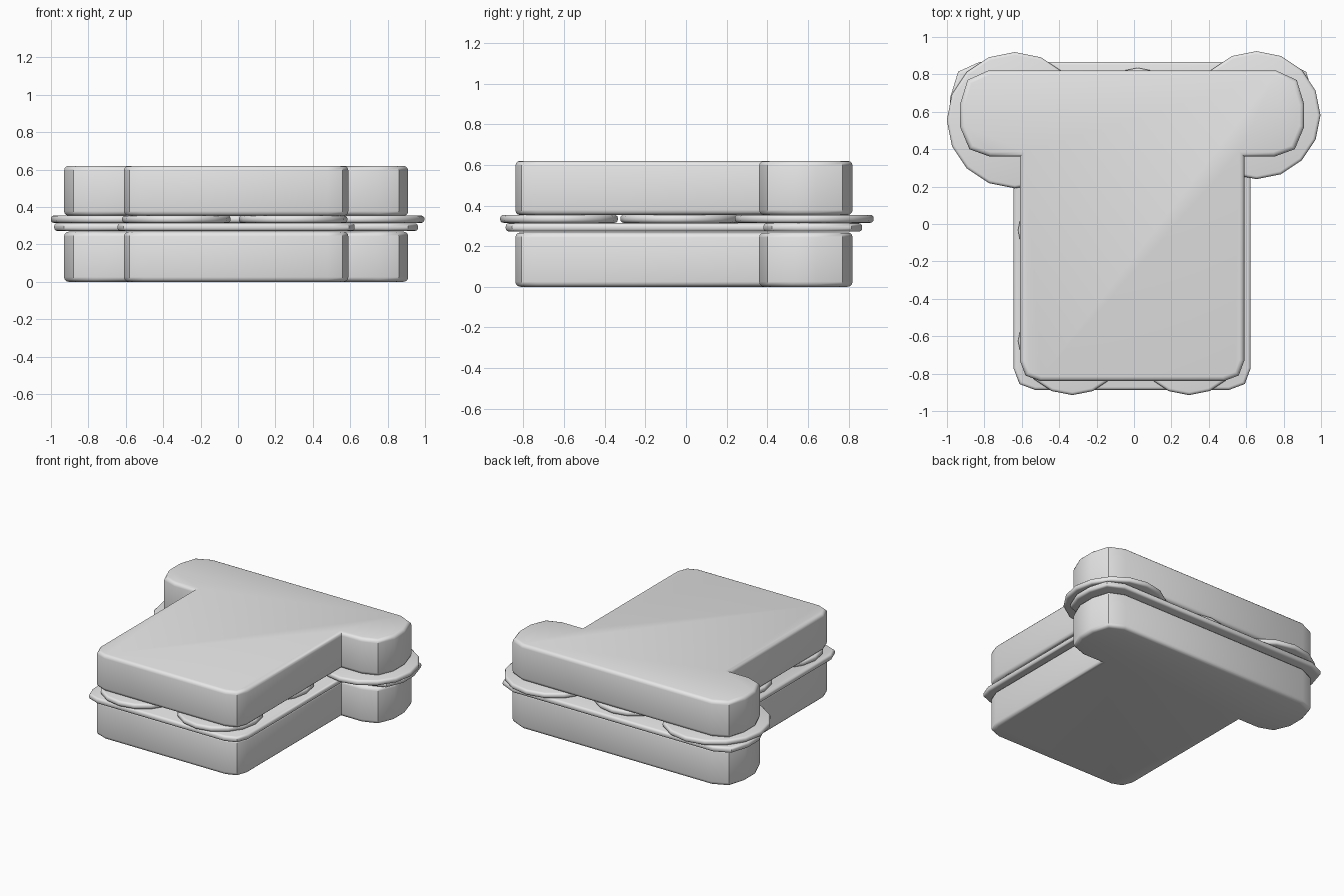
import bpy, bmesh, math

cube = bpy.data.objects.get("Cube")
if cube:
    bpy.data.objects.remove(cube, do_unlink=True)

GREY = (0.8, 0.8, 0.8, 1)
grey = bpy.data.materials.new("plain grey")
grey.use_nodes = True
grey.diffuse_color = GREY
grey.node_tree.nodes["Principled BSDF"].inputs["Base Color"].default_value = GREY


def slab(name, outline, bottom, top, rim):
    """Extrude an outline upwards and round its upper and lower rims."""
    bm = bmesh.new()
    base = bm.faces.new([bm.verts.new((x, y, bottom)) for x, y in outline])
    raised = bmesh.ops.extrude_face_region(bm, geom=[base], use_keep_orig=True)
    moved = [v for v in raised["geom"] if isinstance(v, bmesh.types.BMVert)]
    bmesh.ops.translate(bm, verts=moved, vec=(0, 0, top - bottom))
    bmesh.ops.recalc_face_normals(bm, faces=bm.faces)
    rims = [e for e in bm.edges if abs(e.verts[0].co.z - e.verts[1].co.z) < 1e-5]
    bmesh.ops.bevel(bm, geom=rims, offset=rim, offset_type='OFFSET', segments=3,
                    profile=0.5, affect='EDGES', clamp_overlap=True)
    mesh = bpy.data.meshes.new(name)
    bm.to_mesh(mesh)
    bm.free()
    mesh.materials.append(grey)
    ob = bpy.data.objects.new(name, mesh)
    bpy.context.collection.objects.link(ob)
    bpy.ops.object.select_all(action='DESELECT')
    ob.select_set(True)
    bpy.context.view_layer.objects.active = ob
    bpy.ops.object.shade_smooth_by_angle(angle=math.radians(40))
    return ob


# Right half of the bread outline, from the front edge round to the crust top
HALF = [(0.49, -0.83), (0.57, -0.8), (0.6, -0.72), (0.6, 0.37), (0.76, 0.37),
        (0.87, 0.41), (0.92, 0.53), (0.92, 0.65), (0.88, 0.78), (0.77, 0.83)]


def bread_outline(scale):
    full = HALF + [(-x, y) for x, y in reversed(HALF)]
    return [(x * scale - 0.01, y * scale - 0.01) for x, y in full]


def disc_outline(cx, cy, r, sides=16):
    return [(cx + r * math.cos(math.tau * i / sides),
             cy + r * math.sin(math.tau * i / sides)) for i in range(sides)]


# Bread slices with the thin filling sheet between them
slab("bottom_bread", bread_outline(1), 0, 0.268, 0.025)
slab("filling_sheet", bread_outline(1.057), 0.272, 0.313, 0.016)
slab("top_bread", bread_outline(1), 0.353, 0.62, 0.025)

# Round slices lying on the sheet: two large at the back, the rest smaller
slab("left_large_slice", disc_outline(0.655, 0.582, 0.342), 0.315, 0.354, 0.016)
slab("right_large_slice", disc_outline(-0.637, 0.555, 0.364), 0.315, 0.354, 0.016)
SMALL = {"front_right": (-0.33, -0.625), "front_left": (0.295, -0.625),
         "middle_right": (-0.33, -0.033), "middle_left": (0.295, -0.033),
         "back": (0.02, 0.545)}
for place, (x, y) in SMALL.items():
    slab(place + "_slice", disc_outline(x, y, 0.29), 0.315, 0.354, 0.016)
